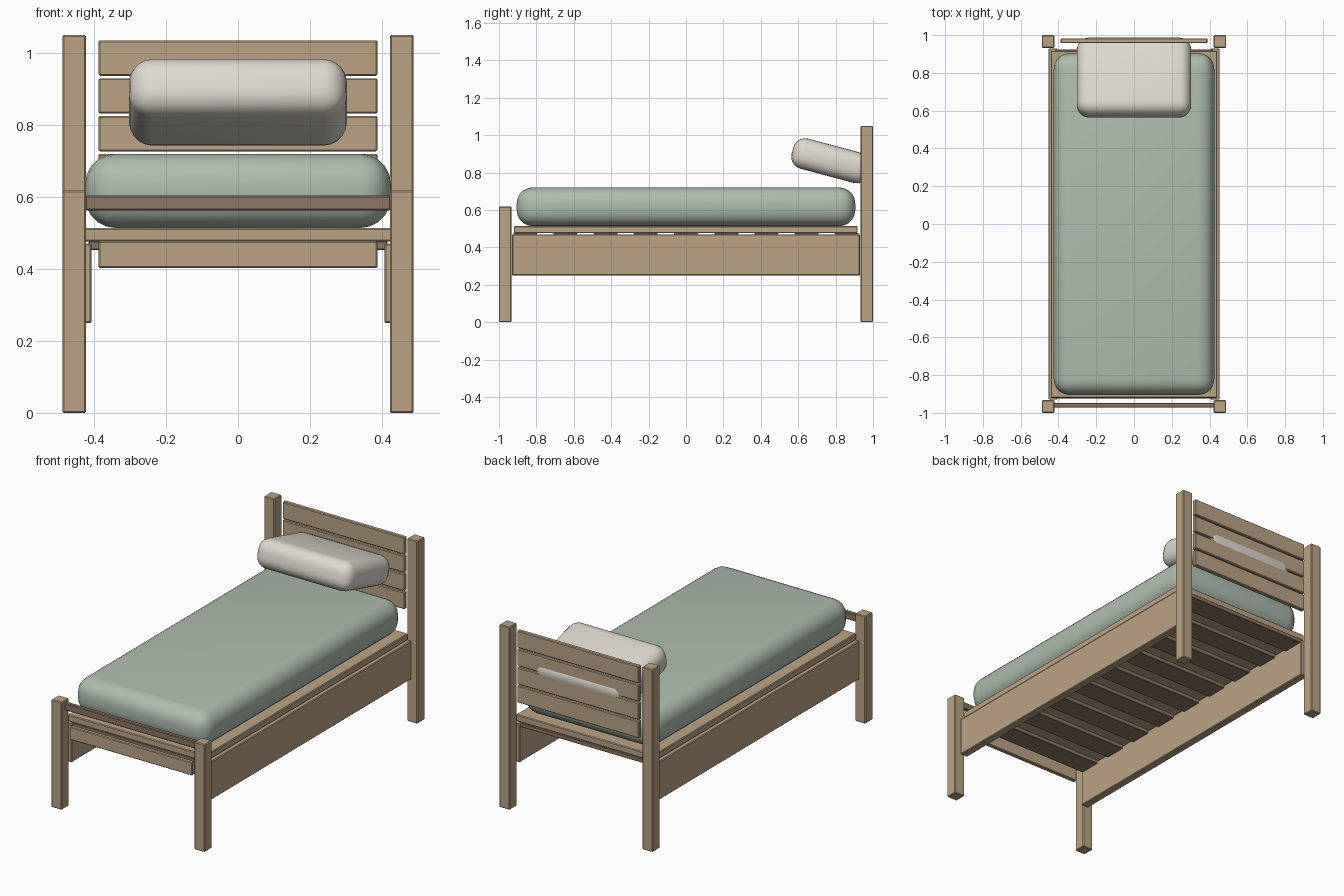
import bpy, bmesh, math

if "Cube" in bpy.data.objects:
    bpy.data.objects.remove(bpy.data.objects["Cube"])


def material(name, rgb):
    m = bpy.data.materials.new(name)
    m.diffuse_color = (*rgb, 1.0)
    m.use_nodes = True
    m.node_tree.nodes["Principled BSDF"].inputs["Base Color"].default_value = m.diffuse_color
    return m


TAN = material("light wood", (0.50, 0.37, 0.235))
DARK = material("dark wood", (0.27, 0.18, 0.125))
GREEN = material("sage fabric", (0.43, 0.51, 0.43))
CREAM = material("cream fabric", (0.74, 0.70, 0.63))


def box(name, x, y, z, mat, bevel=0.004, segments=1, smooth=False, tilt=0.0):
    """Bevelled box from (min, max) ranges on each axis."""
    size = [r[1] - r[0] for r in (x, y, z)]
    mesh = bpy.data.meshes.new(name)
    bm = bmesh.new()
    bmesh.ops.create_cube(bm, size=1.0)
    bmesh.ops.scale(bm, vec=size, verts=bm.verts)
    bmesh.ops.bevel(bm, geom=bm.edges[:], offset=bevel, segments=segments,
                    profile=0.5, affect='EDGES')
    bm.to_mesh(mesh)
    bm.free()
    mesh.materials.append(mat)
    ob = bpy.data.objects.new(name, mesh)
    ob.location = [(r[0] + r[1]) / 2 for r in (x, y, z)]
    ob.rotation_euler.x = tilt
    bpy.context.collection.objects.link(ob)
    if smooth:
        for p in mesh.polygons:
            p.use_smooth = True
    return ob


# posts and side rails, mirrored left and right
for side, s in (("left", -1), ("right", 1)):
    px = sorted((s * 0.422, s * 0.488))
    box(f"head_post_{side}", px, (0.933, 1.0), (0, 1.05), TAN)
    box(f"foot_post_{side}", px, (-1.0, -0.933), (0, 0.618), TAN)
    box(f"side_rail_{side}", sorted((s * 0.407, s * 0.453)), (-0.93, 0.93), (0.25, 0.47), TAN)

# headboard boards
for i in range(4):
    top = 1.035 - i * 0.105
    box(f"headboard_board_{i + 1}", (-0.388, 0.388), (0.958, 0.983), (top - 0.098, top), TAN)

# footboard
box("footboard_top_rail", (-0.425, 0.425), (-0.972, -0.947), (0.563, 0.604), DARK)
box("footboard_board", (-0.388, 0.388), (-0.972, -0.947), (0.403, 0.478), TAN)

# base platform and the slats under it
box("platform", (-0.44, 0.44), (-0.92, 0.917), (0.476, 0.514), TAN)
for i in range(9):
    y = -0.86 + i * 0.215
    box(f"base_slat_{i + 1}", (-0.415, 0.415), (y - 0.063, y + 0.063), (0.453, 0.477), DARK, 0.002)

# mattress
box("mattress", (-0.425, 0.425), (-0.905, 0.905), (0.514, 0.72), GREEN, 0.085, 5, True)

# pillow, tilted with its back end through the headboard
box("pillow", (-0.303, 0.303), (0.562, 0.988), (0.78, 0.946), CREAM, 0.066, 5, True,
    math.radians(-15))
